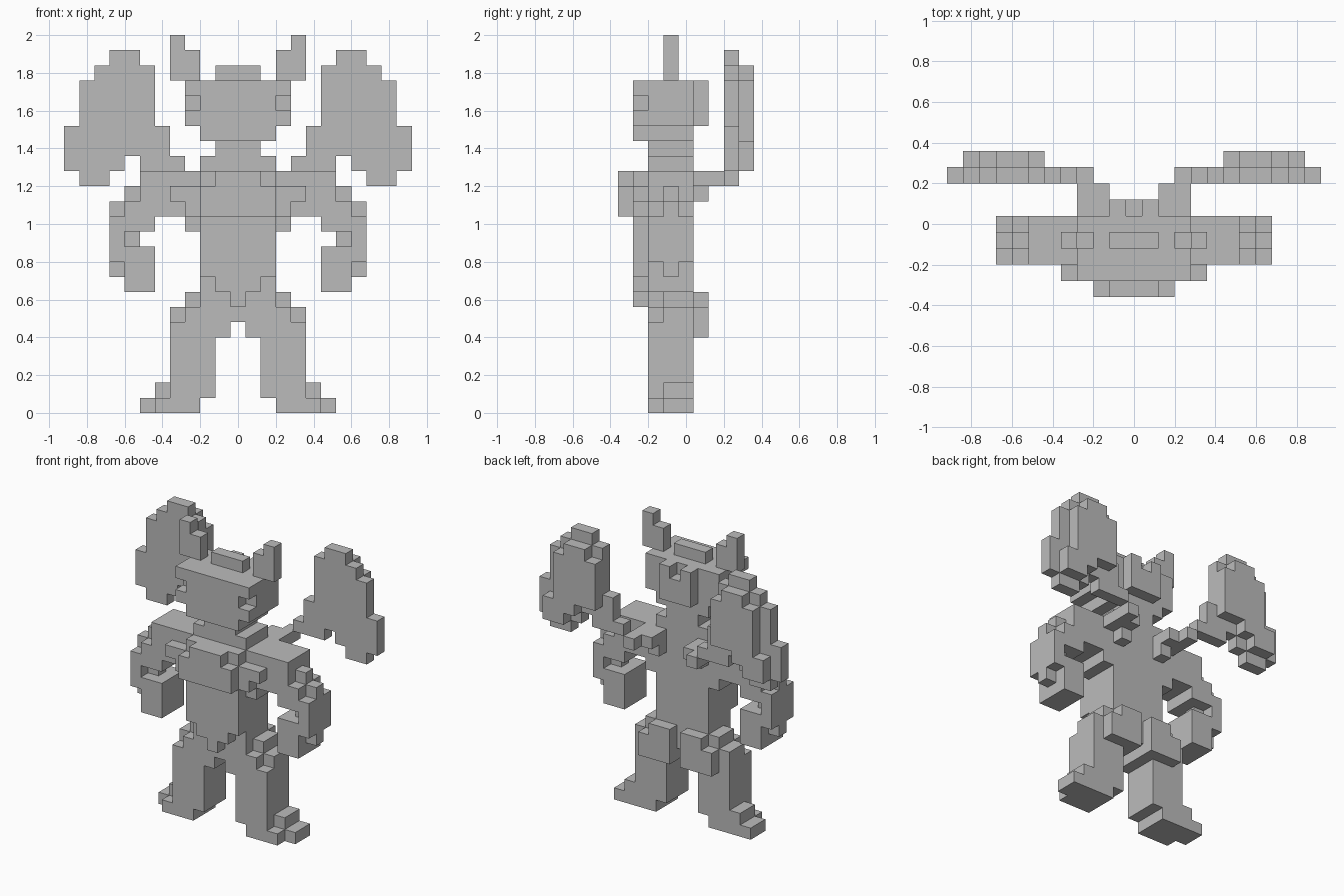
import bpy, bmesh, math
from mathutils import Vector

if "Cube" in bpy.data.objects:
    bpy.data.objects.remove(bpy.data.objects["Cube"])

S = 0.08  # edge length of one cube
parts = {}

material = bpy.data.materials.new("plain_grey")
material.diffuse_color = (0.5, 0.5, 0.5, 1)
material.use_nodes = True
material.node_tree.nodes["Principled BSDF"].inputs["Base Color"].default_value = material.diffuse_color


def cells(boxes, side=1):
    """Cubes in inclusive (x0, x1, y0, y1, z0, z1) ranges, optionally mirrored."""
    return {(side * x, y, z) for x0, x1, y0, y1, z0, z1 in boxes
            for x in range(x0, x1 + 1)
            for y in range(y0, y1 + 1)
            for z in range(z0, z1 + 1)}


def part(name, *boxes):
    parts[name] = cells(boxes)


def pair(name, *boxes):
    parts["left_" + name] = cells(boxes, 1)
    parts["right_" + name] = cells(boxes, -1)


# Trunk, with the stepped loincloth at the front
part("torso", (-2, 2, -2, 0, 8, 16), (-2, 2, -3, -3, 9, 15))
part("chest_plate", (-2, 2, -4, -4, 13, 14), (-1, 1, -4, -4, 15, 15),
     (-3, 3, -3, -3, 13, 14), (-4, 4, -3, -3, 14, 14))
part("loincloth", (-1, 1, -3, -3, 8, 8), (0, 0, -3, -3, 7, 7))
part("pelvis", (-2, 2, -2, 0, 6, 7), (-1, -1, -2, 0, 5, 5), (1, 1, -2, 0, 5, 5))

# Head with crest, recessed cheeks and raised back
part("neck", (-1, 1, -2, 0, 17, 17))
part("head", (-2, 2, -3, 0, 18, 21), (-3, 3, -3, 0, 21, 21),
     (-3, 3, -2, 0, 20, 20), (-3, 3, -3, 0, 19, 19),
     (-1, 1, 1, 1, 19, 20), (-1, -1, 1, 1, 21, 21), (1, 1, 1, 1, 21, 21))
part("crest", (-1, 1, -1, -1, 22, 22))
pair("horn", (3, 4, -1, -1, 22, 23), (4, 4, -1, -1, 24, 24))

# Arms
pair("shoulder", (3, 3, -2, 0, 12, 15), (4, 6, -2, 0, 13, 15))
pair("forearm", (6, 7, -2, 0, 12, 12), (7, 7, -2, 0, 13, 13),
     (7, 7, -1, -1, 11, 14), (8, 8, -2, 0, 11, 12), (8, 8, -1, -1, 13, 13))
pair("hand", (6, 7, -2, 0, 8, 10), (8, 8, -2, 0, 10, 10), (8, 8, -1, -1, 9, 9))

# Legs
pair("leg", (2, 2, -2, 0, 1, 6), (3, 4, -2, 0, 0, 5), (3, 3, -2, 0, 6, 6),
     (3, 3, -1, 0, 7, 7), (4, 4, -1, 0, 6, 6))
pair("rear_pad", (1, 2, 1, 1, 5, 7), (3, 3, 1, 1, 5, 6))
pair("foot", (5, 5, -2, 0, 0, 0), (5, 5, -1, 0, 1, 1), (6, 6, -1, 0, 0, 0))

# Wings: root, thin blade and raised back panel
pair("wing_root", (2, 3, 1, 2, 15, 15), (2, 2, 1, 1, 14, 14),
     (3, 3, 3, 3, 15, 15), (4, 5, 3, 3, 16, 16))
pair("wing_blade", (5, 5, 3, 3, 17, 18), (6, 6, 3, 3, 16, 22),
     (7, 7, 3, 3, 17, 23), (8, 8, 3, 3, 16, 23), (9, 9, 3, 3, 15, 22),
     (10, 10, 3, 3, 15, 21), (11, 11, 3, 3, 16, 18))
pair("wing_panel", (6, 6, 4, 4, 18, 21), (7, 7, 4, 4, 18, 22),
     (8, 8, 4, 4, 17, 22), (9, 9, 4, 4, 16, 21), (10, 10, 4, 4, 16, 17))

# Skin each part: one square wherever a cube touches open space
solid = set().union(*parts.values())
taken = set()
for name, cubes in parts.items():
    bm = bmesh.new()
    for c in sorted(cubes - taken):
        for axis in range(3):
            for sign in (-1, 1):
                n = Vector((0, 0, 0))
                n[axis] = sign
                if tuple(int(a + b) for a, b in zip(c, n)) in solid:
                    continue
                u = Vector((0, 0, 0))
                u[(axis + 1) % 3] = 1
                v = n.cross(u)
                mid = Vector((c[0], c[1], c[2] + 0.5)) + n / 2
                bm.faces.new([bm.verts.new((mid + (u * a + v * b) / 2) * S)
                              for a, b in ((-1, -1), (1, -1), (1, 1), (-1, 1))])
    taken |= cubes
    bmesh.ops.remove_doubles(bm, verts=bm.verts, dist=0.001)
    bmesh.ops.dissolve_limit(bm, angle_limit=math.radians(1),
                             verts=bm.verts, edges=bm.edges)
    mesh = bpy.data.meshes.new(name)
    bm.to_mesh(mesh)
    bm.free()
    mesh.materials.append(material)
    bpy.context.collection.objects.link(bpy.data.objects.new(name, mesh))
